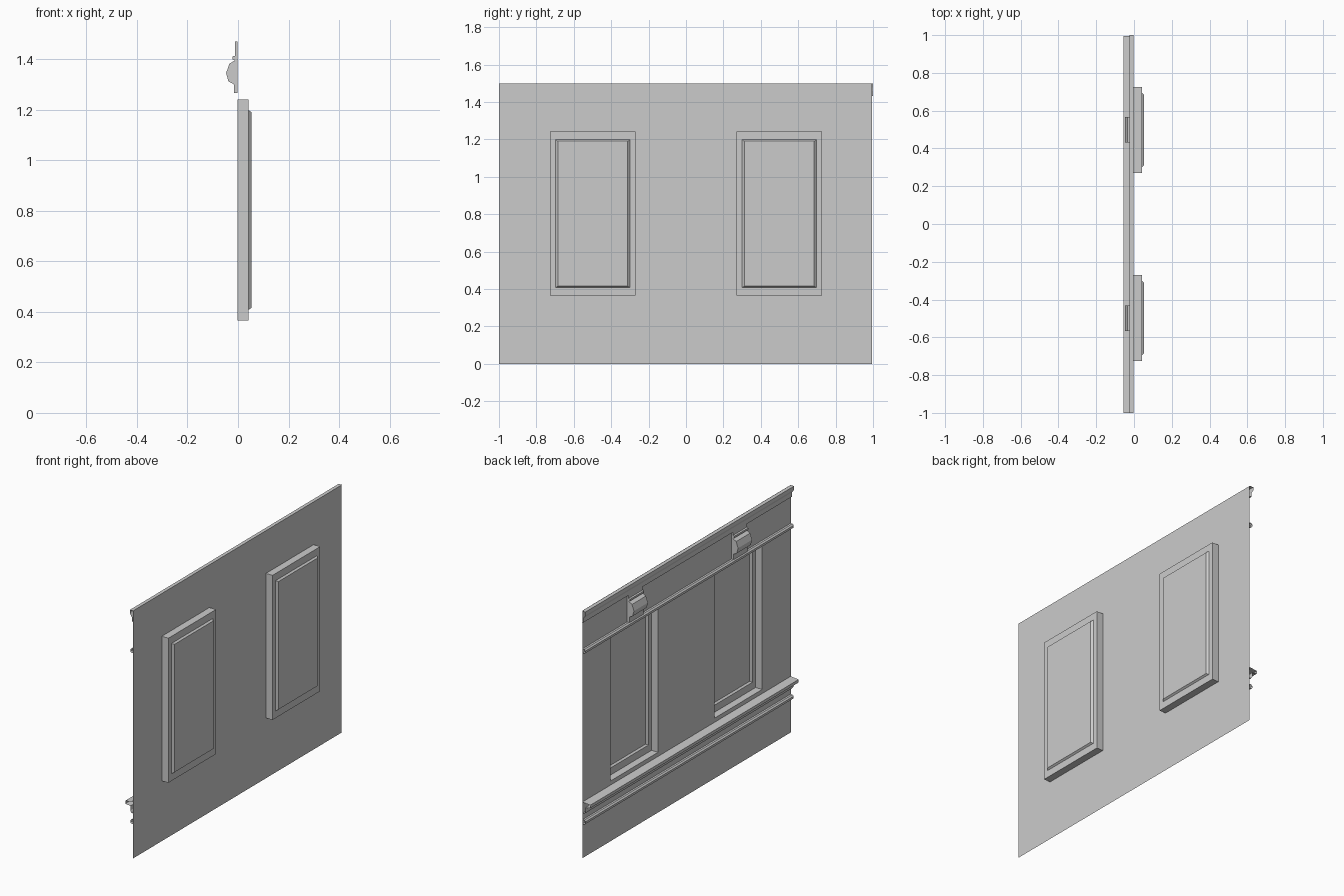
import bpy, bmesh

cube = bpy.data.objects.get("Cube")
if cube:
    bpy.data.objects.remove(cube, do_unlink=True)

grey = bpy.data.materials.new("plain grey")
grey.use_nodes = True
grey.diffuse_color = (0.6, 0.6, 0.6, 1)
grey.node_tree.nodes["Principled BSDF"].inputs["Base Color"].default_value = (0.6, 0.6, 0.6, 1)

WALL_X = -0.002
Y0, Y1, HEIGHT = -1.0, 0.995, 1.5
WIN_Y, WIN_Z = 0.4985, 0.803          # window centres
WIN_W, WIN_H = 0.456, 0.876           # recess opening


def finish(name, bm):
    mesh = bpy.data.meshes.new(name)
    bm.to_mesh(mesh)
    bm.free()
    mesh.materials.append(grey)
    obj = bpy.data.objects.new(name, mesh)
    bpy.context.collection.objects.link(obj)
    return obj


def extrude_profile(name, points, y0, y1, capped=False):
    """Sweep an (x, z) profile along y; open ended unless capped."""
    bm = bmesh.new()
    a = [bm.verts.new((x, y0, z)) for x, z in points]
    b = [bm.verts.new((x, y1, z)) for x, z in points]
    for i in range(len(points) - 1):
        bm.faces.new((a[i], a[i + 1], b[i + 1], b[i]))
    if capped:
        bm.faces.new((a[-1], b[-1], b[0], a[0]))
        bm.faces.new(a)
        bm.faces.new(b[::-1])
        bmesh.ops.recalc_face_normals(bm, faces=bm.faces)
    return finish(name, bm)


# Thin wall sheet with two openings
bm = bmesh.new()
ys = [Y0] + [s * WIN_Y + d * WIN_W / 2 for s in (-1, 1) for d in (-1, 1)] + [Y1]
zs = [0, WIN_Z - WIN_H / 2, WIN_Z + WIN_H / 2, HEIGHT]
for i in range(5):
    for j in range(3):
        if j == 1 and i in (1, 3):
            continue
        corners = ((i, j), (i + 1, j), (i + 1, j + 1), (i, j + 1))
        bm.faces.new([bm.verts.new((WALL_X, ys[p], zs[q])) for p, q in corners])
bmesh.ops.remove_doubles(bm, verts=bm.verts, dist=0.0001)
bmesh.ops.dissolve_limit(bm, angle_limit=0.01, verts=bm.verts, edges=bm.edges)
finish("wall", bm)

# Window boxes: pocket sides, flat frame and raised pane, open towards the wall
# Each ring is (x, width, height)
rings = [(WALL_X, WIN_W, WIN_H), (0.042, WIN_W, WIN_H), (0.042, 0.396, 0.79),
         (0.053, 0.374, 0.775)]
for side, label in ((-1, "front"), (1, "back")):
    bm = bmesh.new()
    loops = []
    for x, w, h in rings:
        loops.append([bm.verts.new((x, side * WIN_Y + sy * w / 2, WIN_Z + sz * h / 2))
                      for sy, sz in ((-1, -1), (1, -1), (1, 1), (-1, 1))])
    for r, s in zip(loops, loops[1:]):
        for k in range(4):
            n = (k + 1) % 4
            bm.faces.new((r[k], r[n], s[n], s[k]))
    bm.faces.new(loops[-1])
    finish(label + "_window", bm)

# Long mouldings
extrude_profile("crown_moulding", [
    (WALL_X, 1.499), (-0.025, 1.499), (-0.025, 1.478), (-0.012, 1.458),
    (-0.012, 1.432), (WALL_X, 1.432)], Y0, 1.0)
for name, z in (("upper_rail", 1.255), ("lower_rail", 0.22)):
    extrude_profile(name, [
        (WALL_X, z + 0.013), (-0.014, z + 0.013), (-0.022, z + 0.005),
        (-0.022, z - 0.008), (-0.014, z - 0.013), (WALL_X, z - 0.013)], Y0, Y1)
extrude_profile("window_sill", [
    (WALL_X, 0.34), (-0.055, 0.335), (-0.055, 0.317), (-0.022, 0.312),
    (-0.022, 0.285), (-0.014, 0.272), (WALL_X, 0.272)], Y0, Y1)

# Rounded brackets above the windows
bracket = [(WALL_X, 1.47), (-0.012, 1.47), (-0.012, 1.413), (-0.022, 1.411),
           (-0.022, 1.40), (-0.012, 1.395), (-0.034, 1.382), (-0.047, 1.345),
           (-0.038, 1.312), (-0.016, 1.30), (-0.016, 1.266), (WALL_X, 1.266)]
for side, label in ((-1, "front"), (1, "back")):
    mid = side * WIN_Y
    extrude_profile(label + "_bracket", bracket, mid - 0.067, mid + 0.067, capped=True)
